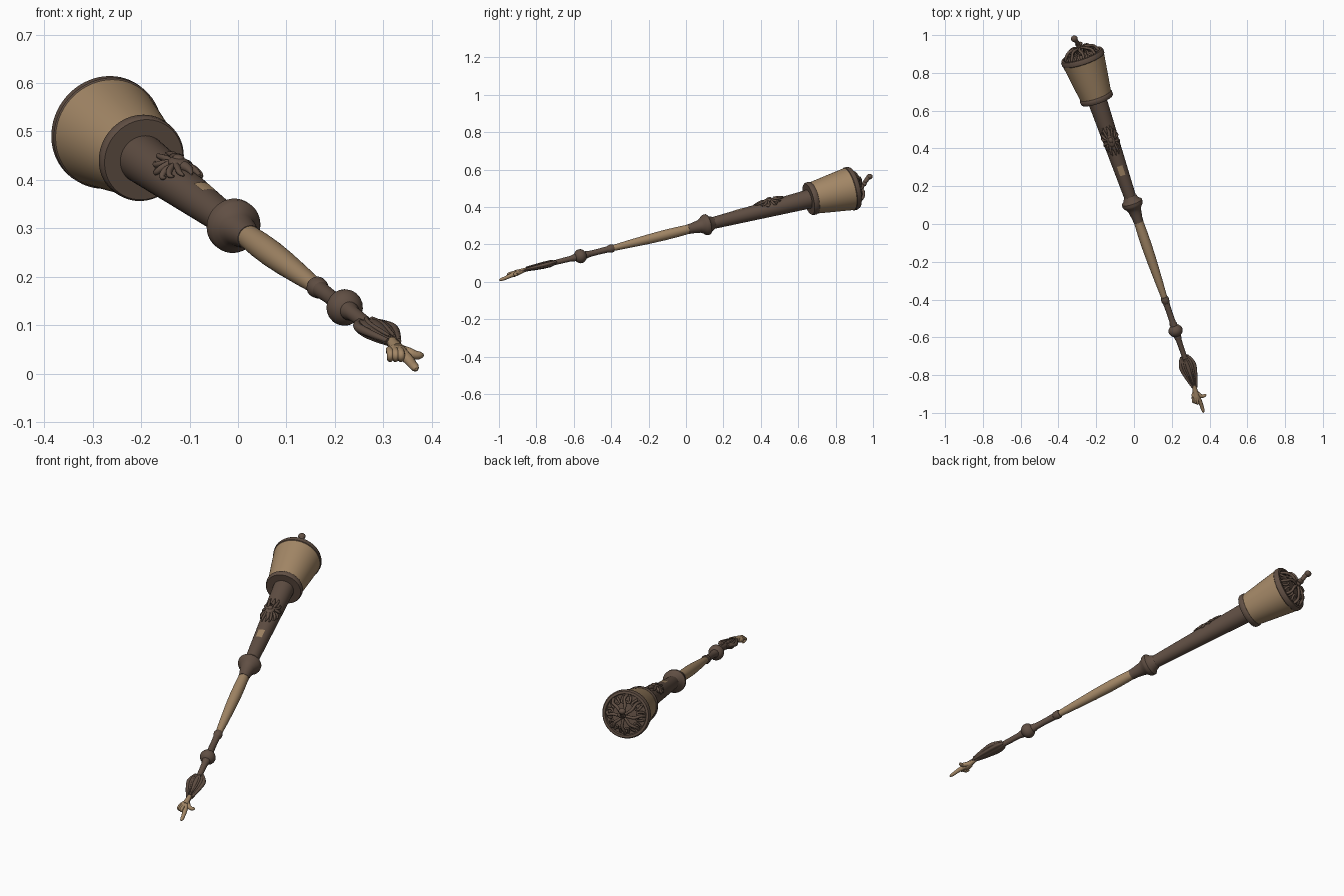
import bpy, bmesh, math
from mathutils import Vector, Matrix

def material(name, col):
    m = bpy.data.materials.new(name)
    m.diffuse_color = (*col, 1)
    return m

DARK = material("dark brown", (0.118, 0.078, 0.057))
TAN = material("tan", (0.37, 0.245, 0.135))

# Tilted axis of the whole staff, addressed by its y coordinate
def axis(y):
    return Vector((0.028 - 0.34 * y, y, 0.278 + 0.25 * y))

U = (axis(1) - axis(0)).normalized()
UP = (Vector((0, 0, 1)) - U * U.z).normalized()
SIDE = U.cross(UP)            # points towards world +x
K = 1 / U.y                   # axis length per unit of y

def around(y, phi, r):
    """Point at radius r round the axis; phi = 0 is the upper side."""
    return axis(y) + r * (math.sin(phi) * SIDE + math.cos(phi) * UP)

def finish(name, mesh, mat, angle=40):
    mesh.materials.clear()
    mesh.materials.append(mat)
    mesh.shade_smooth()
    mesh.set_sharp_from_angle(angle=math.radians(angle))
    ob = bpy.data.objects.new(name, mesh)
    bpy.context.collection.objects.link(ob)
    return ob

def lathe(name, profile, mat, n=48, sx=1, sy=1, ripple=0):
    bm = bmesh.new()
    rings = []
    for y, r in profile:
        ring = []
        for i in range(n):
            a = 2 * math.pi * i / n
            q = r * (1 + ripple * math.cos(8 * a))
            ring.append(bm.verts.new(axis(y) + q * (sx * math.sin(a) * SIDE + sy * math.cos(a) * UP)))
        rings.append(ring)
    for a, b in zip(rings, rings[1:]):
        for i in range(n):
            j = (i + 1) % n
            bm.faces.new((a[i], a[j], b[j], b[i]))
    bm.faces.new(rings[0])
    bm.faces.new(rings[-1])
    bmesh.ops.recalc_face_normals(bm, faces=bm.faces)
    me = bpy.data.meshes.new(name)
    bm.to_mesh(me)
    bm.free()
    return finish(name, me, mat)

def tube(name, pts, radii, mat, res=5):
    cu = bpy.data.curves.new(name, 'CURVE')
    cu.dimensions = '3D'
    cu.bevel_depth = 1
    cu.bevel_resolution = 3
    cu.use_fill_caps = True
    sp = cu.splines.new('NURBS')
    sp.points.add(len(pts) - 1)
    for p, co, r in zip(sp.points, pts, radii):
        p.co = (*co, 1)
        p.radius = r
    sp.order_u = 3
    sp.use_endpoint_u = True
    sp.resolution_u = res
    tmp = bpy.data.objects.new(name + "_path", cu)
    me = bpy.data.meshes.new_from_object(tmp)
    bpy.data.objects.remove(tmp)
    return finish(name, me, mat, 60)

def blob(name, centre, size, mat):
    """Ellipsoid with radii along side, up and staff directions."""
    bm = bmesh.new()
    bmesh.ops.create_uvsphere(bm, u_segments=20, v_segments=12, radius=1)
    rot = Matrix((SIDE, UP, -U)).transposed().to_4x4()
    bm.transform(Matrix.Translation(centre) @ rot @ Matrix.Diagonal((*size, 1)))
    me = bpy.data.meshes.new(name)
    bm.to_mesh(me)
    bm.free()
    return finish(name, me, mat, 80)

# Head: base ring, tapering drum, rim with recessed lid
lathe("head_base", [(0.655, 0.04), (0.655, 0.085), (0.66, 0.089), (0.676, 0.09), (0.682, 0.086)], DARK, 64)
lathe("head_drum", [(0.68, 0.085), (0.70, 0.0885), (0.78, 0.101), (0.872, 0.115)], TAN, 64)
lathe("head_rim", [(0.868, 0.113), (0.872, 0.1175), (0.886, 0.118), (0.896, 0.113), (0.897, 0.101),
                   (0.887, 0.097), (0.887, 0.05), (0.893, 0.01)], DARK, 64)

# Openwork crown of arches and scrolls on the lid
ARMS = 8
for i in range(ARMS):
    a = 2 * math.pi * i / ARMS
    tube(f"crown_arch_{i}", [around(0.886, a, 0.094), around(0.915, a + 0.12, 0.085), around(0.93, a - 0.1, 0.055),
                             around(0.934, a, 0.025), around(0.928, a, 0.0)],
         [0.008, 0.007, 0.008, 0.007, 0.006], DARK)
    for s in (-1, 1):
        c = a + s * 0.2
        tube(f"crown_scroll_{i}_{s}", [around(0.89, c, 0.09), around(0.905, c + s * 0.15, 0.072),
                                       around(0.917, c, 0.058), around(0.91, c - s * 0.15, 0.072)],
             [0.006, 0.006, 0.005, 0.004], DARK, 4)

# Finial, leaning upwards
tube("finial_stem", [axis(0.92), axis(0.945), (-0.303, 0.965, 0.545), (-0.314, 0.978, 0.562)],
     [0.014, 0.011, 0.012, 0.012], DARK)
blob("finial_knob", Vector((-0.316, 0.981, 0.562)), (0.018, 0.015, 0.017), DARK)
blob("finial_spur", Vector((-0.292, 0.952, 0.522)), (0.02, 0.012, 0.012), DARK)

# Shaft and flared collar
SHAFT = [(0.12, 0.031), (0.66, 0.051)]
def shaft_r(y):
    return 0.031 + (y - 0.12) / 0.54 * 0.02
lathe("shaft", SHAFT, DARK)
lathe("collar", [(0.01, 0.022), (0.01, 0.026), (0.03, 0.027), (0.05, 0.031), (0.07, 0.034), (0.085, 0.042), (0.095, 0.052),
                 (0.103, 0.056), (0.116, 0.056), (0.121, 0.051), (0.128, 0.042), (0.145, 0.034), (0.15, 0.03)], DARK)

# Small inlaid plate on the upper side of the shaft
bm = bmesh.new()
rows = [[bm.verts.new(around(y, p, shaft_r(y) + 0.0015)) for p in (-0.4, -0.2, 0, 0.2, 0.4)] for y in (0.265, 0.315)]
for i in range(4):
    bm.faces.new((rows[0][i], rows[0][i + 1], rows[1][i + 1], rows[1][i]))
bmesh.ops.recalc_face_normals(bm, faces=bm.faces)
me = bpy.data.meshes.new("shaft_plate")
bm.to_mesh(me)
bm.free()
finish("shaft_plate", me, TAN)

# Raised crest of leaves and scrolls wrapped over the shaft
def on(y, p, lift=0.003):
    return around(y, p, shaft_r(y) + lift)
blob("crest_shield", on(0.45, 0, 0.002), (0.022, 0.012, 0.036), DARK)
blob("crest_boss", on(0.455, 0, 0.011), (0.012, 0.008, 0.016), DARK)
for e in (-1, 1):
    tube(f"crest_tip_{e}", [on(0.45 + e * 0.03, 0, 0.004), on(0.45 + e * 0.05, 0.15, 0.006), on(0.45 + e * 0.078, 0, 0.001)],
         [0.011, 0.009, 0.002], DARK)
    for s in (-1, 1):
        for k, (w, dy) in enumerate(((1.25, 0.018), (0.95, 0.042), (0.5, 0.065))):
            tube(f"crest_leaf_{e}_{s}_{k}", [on(0.45 + e * 0.01, s * 0.25), on(0.45 + e * dy * 0.4, s * w * 0.6, 0.006),
                                             on(0.45 + e * dy, s * w, 0.004), on(0.45 + e * (dy + 0.012), s * w * 0.8, 0.002)],
                 [0.006, 0.007, 0.006, 0.002], DARK)

# Grip, lower ferrule, stem and ball
lathe("grip", [(-0.41, 0.014), (-0.38, 0.0165), (-0.30, 0.021), (-0.2, 0.0255), (-0.12, 0.0275), (-0.05, 0.027), (0.02, 0.0245)], TAN)
lathe("ferrule", [(-0.425, 0.013), (-0.418, 0.018), (-0.408, 0.021), (-0.396, 0.022), (-0.388, 0.019), (-0.386, 0.012)], DARK)
lathe("lower_stem", [(-0.90, 0.009), (-0.72, 0.013), (-0.615, 0.015), (-0.60, 0.019), (-0.53, 0.02), (-0.52, 0.0165),
                     (-0.47, 0.0155), (-0.42, 0.017)], DARK, 32)
blob("ball", axis(-0.565), (0.038, 0.038, 0.034), DARK)

# Flattened, fluted cuff with folded side edges
lathe("cuff", [(-0.87, 0.012), (-0.855, 0.018), (-0.81, 0.029), (-0.765, 0.037), (-0.73, 0.038), (-0.71, 0.03), (-0.695, 0.014)],
      DARK, 64, 1.0, 0.46, 0.05)
for s in (-1, 1):
    tube(f"cuff_fold_{s}", [axis(y) + s * x * SIDE + 0.005 * UP for y, x in
                            ((-0.70, 0.016), (-0.735, 0.039), (-0.785, 0.034), (-0.86, 0.012))],
         [0.007, 0.010, 0.009, 0.005], DARK)
    tube(f"cuff_pleat_{s}", [axis(y) + s * x * SIDE + 0.013 * UP for y, x in
                             ((-0.71, 0.006), (-0.74, 0.015), (-0.79, 0.012), (-0.85, 0.005))],
         [0.005, 0.006, 0.005, 0.003], DARK)

# Hand: wrist, palm, pointing finger, thumb and curled fingers
tube("wrist", [(0.318, -0.855, 0.066), (0.323, -0.88, 0.057), (0.33, -0.91, 0.047)], [0.011, 0.013, 0.017], TAN)
blob("palm", Vector((0.328, -0.912, 0.045)), (0.022, 0.015, 0.032), TAN)
tube("pointing_finger", [(0.338, -0.915, 0.042), (0.352, -0.945, 0.03), (0.36, -0.968, 0.019), (0.3665, -0.99, 0.0115),
                         (0.368, -0.9985, 0.009)], [0.013, 0.011, 0.0095, 0.009, 0.003], TAN, 8)
tube("thumb", [(0.335, -0.895, 0.048), (0.352, -0.912, 0.044), (0.366, -0.912, 0.038), (0.378, -0.905, 0.038),
               (0.382, -0.902, 0.038)], [0.012, 0.011, 0.009, 0.008, 0.003], TAN, 8)
for i in range(3):
    x = 0.312 + i * 0.011
    y = -0.928 - i * 0.004
    tube(f"curled_finger_{i}", [(x, y + 0.012, 0.05), (x + 0.003, y - 0.016, 0.045), (x + 0.003, y - 0.012, 0.028),
                                (x, y + 0.012, 0.031)], [0.007, 0.008, 0.007, 0.005], TAN)
